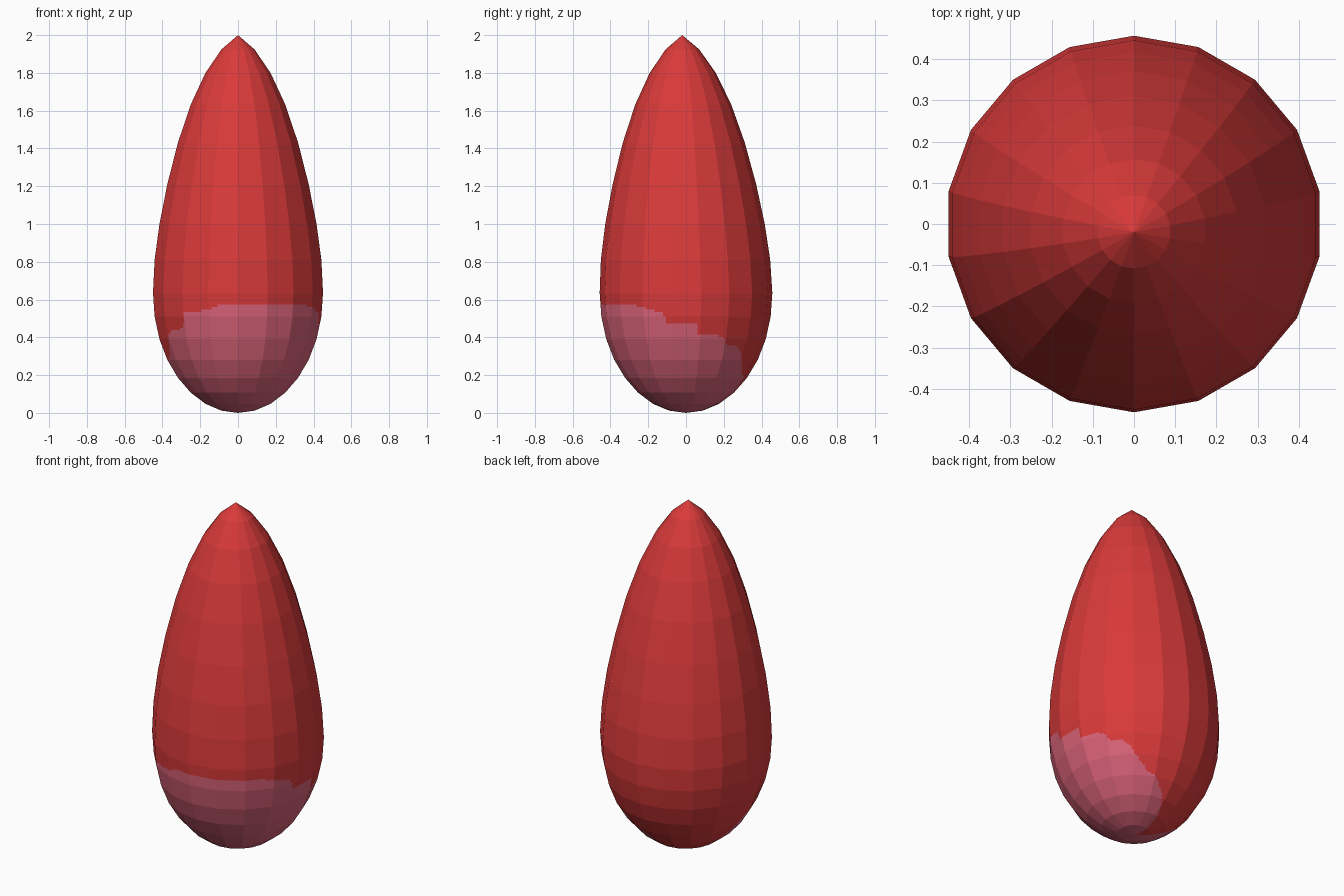
import bpy, bmesh, math

if "Cube" in bpy.data.objects:
    bpy.data.objects.remove(bpy.data.objects["Cube"])

SIDES = 18
R = 0.457
# ring heights from tip to base; ring radius follows a sphere's sine law
HEIGHTS = [2.0, 1.924, 1.80, 1.633, 1.43, 1.21, 1.0, 0.81, 0.636,
           0.51, 0.39, 0.281, 0.186, 0.107, 0.048, 0.012, 0.0]

# upper edge of the pink patch: (azimuth in degrees, height)
EDGE = [(150, 0), (165, .1), (180, .2), (190, .28), (200, .3), (213, .43),
        (228, .45), (231, .535), (250, .545), (256, .57), (322, .572),
        (334, .55), (344, .53), (347, .48), (368, .475), (369, .42),
        (388, .405), (392, .36), (404, .35), (410, .29), (422, .21),
        (430, .19), (443, .13), (460, .02), (470, 0)]


def material(name, rgb):
    m = bpy.data.materials.new(name)
    m.diffuse_color = (*rgb, 1)
    m.use_nodes = True
    m.node_tree.nodes["Principled BSDF"].inputs["Base Color"].default_value = m.diffuse_color
    return m


def edge_height(az):
    for (a0, z0), (a1, z1) in zip(EDGE, EDGE[1:]):
        if a0 <= az <= a1:
            return z0 + (z1 - z0) * (az - a0) / (a1 - a0)
    return -1


def lean(z):
    return -0.02 * max(0, (z - 0.636) / 1.364)


# egg body: stacked rings closed by two poles
bm = bmesh.new()
rings = []
last = len(HEIGHTS) - 1
for i, z in enumerate(HEIGHTS):
    if i in (0, last):
        rings.append([bm.verts.new((0, lean(z), z))] * SIDES)
        continue
    r = R * math.sin(math.pi * i / last)
    ring = []
    for k in range(SIDES):
        a = math.pi / 2 + 2 * math.pi * k / SIDES
        ring.append(bm.verts.new((r * math.cos(a), r * math.sin(a) + lean(z), z)))
    rings.append(ring)
for up, low in zip(rings, rings[1:]):
    for k in range(SIDES):
        n = (k + 1) % SIDES
        bm.faces.new(list(dict.fromkeys([up[k], low[k], low[n], up[n]])))

# lower facets split flat so the patch edge can cross them
edges = [e for e in bm.edges if all(v.co.z < 0.64 for v in e.verts)]
bmesh.ops.subdivide_edges(bm, edges=edges, cuts=9, use_grid_fill=True)

# pink patch by direction and height
for f in bm.faces:
    c = f.calc_center_median()
    az = math.degrees(math.atan2(c.y, c.x)) % 360
    if az < 130:
        az += 360
    f.material_index = int(c.z < edge_height(az))
    f.smooth = False
bmesh.ops.recalc_face_normals(bm, faces=bm.faces)

mesh = bpy.data.meshes.new("egg_body")
bm.to_mesh(mesh)
bm.free()
mesh.materials.append(material("red", (0.70, 0.042, 0.042)))
mesh.materials.append(material("dusty pink", (0.70, 0.125, 0.19)))
obj = bpy.data.objects.new("egg_body", mesh)
bpy.context.collection.objects.link(obj)
